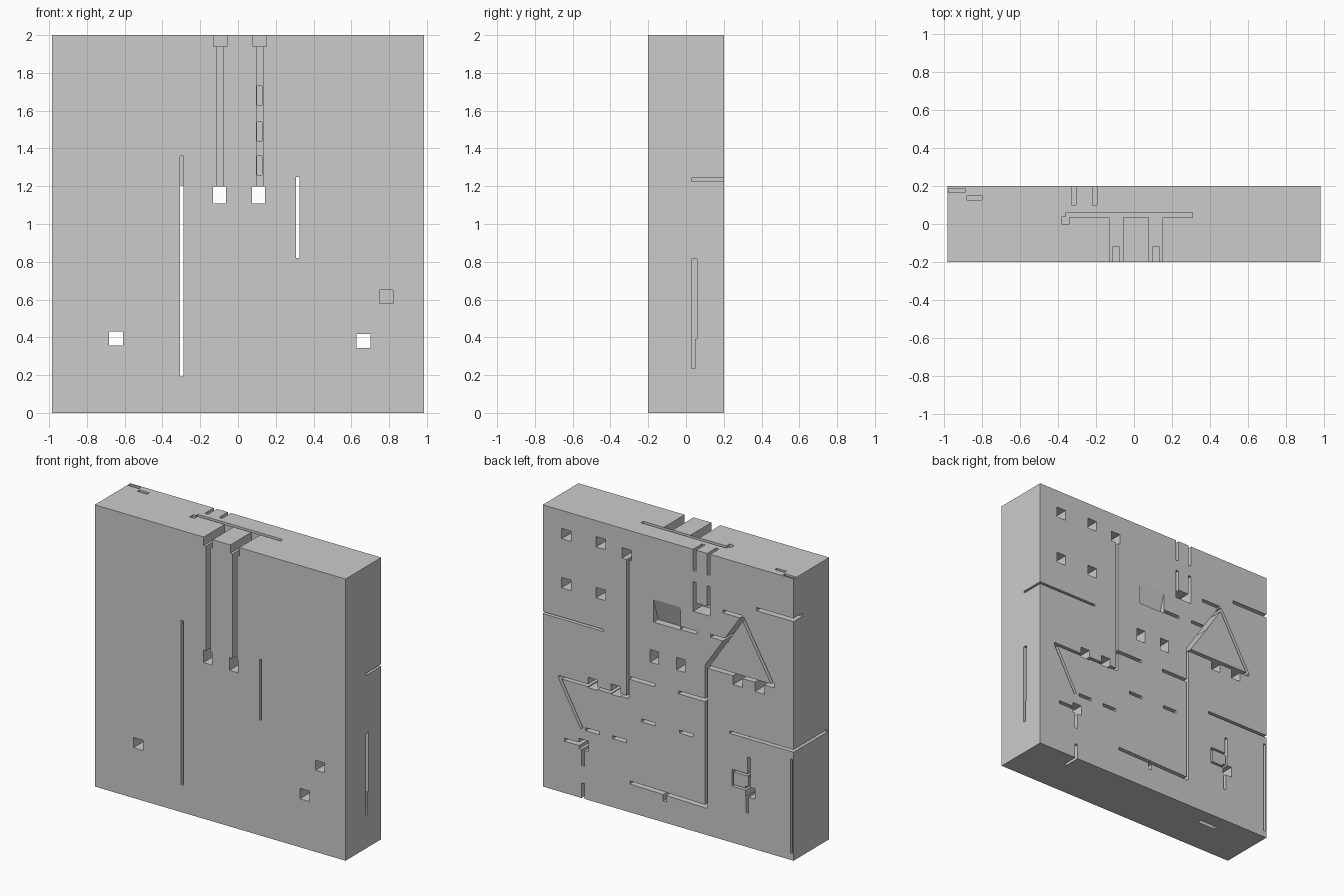
import bpy, bmesh, math
from mathutils import Matrix, Vector

HX, HY, H = 0.985, 0.2, 2.0
OUT = 0.05  # cutter overshoot past a surface


def add_box(bm, x0, x1, y0, y1, z0, z1, tilt=0.0):
    mid = Vector(((x0 + x1) / 2, (y0 + y1) / 2, (z0 + z1) / 2))
    m = (Matrix.Translation(mid) @ Matrix.Rotation(tilt, 4, 'Y')
         @ Matrix.Diagonal((x1 - x0, y1 - y0, z1 - z0, 1)))
    bmesh.ops.create_cube(bm, size=1, matrix=m)


def to_object(bm, name):
    mesh = bpy.data.meshes.new(name)
    bm.to_mesh(mesh)
    bm.free()
    ob = bpy.data.objects.new(name, mesh)
    bpy.context.collection.objects.link(ob)
    return ob


# Solid slab
bm = bmesh.new()
add_box(bm, -HX, HX, -HY, HY, 0, H)
slab = to_object(bm, "slotted_slab")

cut = bmesh.new()


def back(x0, x1, z0, z1, depth):
    add_box(cut, x0, x1, HY - depth, HY + OUT, z0, z1)


def front(x0, x1, z0, z1, depth):
    add_box(cut, x0, x1, -HY - OUT, -HY + depth, z0, z1)


def square(x, z, s=0.074, depth=0.15):
    back(x - s / 2, x + s / 2, z - s / 2, z + s / 2, depth)


def dash(x, z, w, depth=0.12, h=0.022):
    back(x - w / 2, x + w / 2, z - h / 2, z + h / 2, depth)


def diagonal(p, q, w=0.022, depth=0.15):
    dx, dz = q[0] - p[0], q[1] - p[1]
    n = math.hypot(dx, dz)
    cx, cz = (p[0] + q[0]) / 2, (p[1] + q[1]) / 2
    add_box(cut, cx - n / 2, cx + n / 2, HY - depth, HY + OUT,
            cz - w / 2, cz + w / 2, -math.atan2(dz, dx))


# Pair of front channels with top notches and through holes
for x, hole in ((-0.094, -0.098), (0.115, 0.108)):
    front(x - 0.018, x + 0.018, 1.15, 1.96, 0.08)
    front(x - 0.035, x + 0.035, 1.94, H + OUT, 0.235)
    front(hole - 0.034, hole + 0.034, 1.108, 1.198, 0.5)
for z in (1.31, 1.49, 1.68):
    front(0.1, 0.128, z - 0.05, z + 0.05, 0.13)

# Long vertical slits, deep at front and back
front(-0.307, -0.289, 0.193, 1.36, 0.2)
back(-0.307, -0.289, 0.193, 1.205, 0.21)
front(0.308, 0.326, 0.82, 1.25, 0.2)
back(0.308, 0.326, 0.81, 1.81, 0.21)

# Square holes through the slab and the blind front hole
square(-0.645, 0.393, depth=0.5)
square(0.664, 0.381, depth=0.5)
front(0.75, 0.82, 0.58, 0.65, 0.22)

# Blind square pockets on the back
for x, z in ((0.80, 1.835), (0.53, 1.85), (0.326, 1.825), (0.80, 1.487),
             (0.53, 1.488), (0.593, 0.834), (0.412, 0.836),
             (-0.546, 1.16), (-0.718, 1.157)):
    square(x, z)

# Short dashes on the back
for x, z, w in ((0.208, 0.954, 0.21), (-0.185, 0.954, 0.21),
                (0.153, 0.677, 0.11), (-0.145, 0.677, 0.11),
                (0.593, 0.497, 0.11), (0.381, 0.497, 0.11),
                (0.726, 0.378, 0.18), (-0.161, 1.415, 0.13),
                (-0.404, 1.423, 0.14), (-0.506, 1.622, 0.15)):
    dash(x, z, w)

# Long horizontal slits, some running out through the sides
back(0.506, HX + OUT, 1.228, 1.243, 0.17)
back(0.31, 0.862, 0.804, 0.822, 0.15)
back(-HX - OUT, -0.695, 1.697, 1.72, 0.1)
back(-HX - OUT, -0.483, 0.77, 0.788, 0.38)
diagonal((0.3, 0.212), (-0.3, 0.2), 0.022, 0.1)
back(0.015, 0.04, 0.15, 0.22, 0.08)

# Triangle and hook
diagonal((-0.302, 1.195), (-0.585, 1.618), 0.028)
diagonal((-0.585, 1.618), (-0.828, 1.195), 0.022)
diagonal((-0.295, 1.197), (-0.835, 1.197), 0.022)
diagonal((0.852, 0.81), (0.679, 0.495))

# Vertical back slits
back(0.658, 0.68, 0.23, 0.36, 0.12)
back(0.658, 0.68, -OUT, 0.107, 0.12)
back(-0.978, -0.962, 0.048, 0.717, 0.1)
back(-0.647, -0.625, 0.5, 0.64, 0.1)
back(-0.632, -0.61, 0.24, 0.37, 0.1)

# Thin square frame groove
for x in (-0.637, -0.508):
    back(x - 0.007, x + 0.007, 0.4, 0.52, 0.08)
for z in (0.407, 0.513):
    back(-0.644, -0.501, z - 0.007, z + 0.007, 0.08)

# Paired slots at the top of the back, with their pocket
for x in (-0.318, -0.208):
    back(x - 0.012, x + 0.012, 1.848, H + OUT, 0.1)
    back(x - 0.012, x + 0.012, 1.6, 1.77, 0.1)
back(-0.33, -0.196, 1.56, 1.625, 0.1)

# Ramped pocket, deepest at its lower edge
pts = ((0.2, 1.561), (0.15, 1.4), (0.25, 1.4), (0.25, 1.561))
ends = [[cut.verts.new((x, y, z)) for y, z in pts] for x in (-0.095, 0.114)]
ramp = [cut.faces.new(ends[0]), cut.faces.new(ends[1][::-1])]
for i in range(4):
    j = (i + 1) % 4
    ramp.append(cut.faces.new((ends[0][j], ends[0][i], ends[1][i], ends[1][j])))

# Slots in the top, right side and underside
for x0, x1, y0, y1, d in ((-0.36, 0.31, 0.035, 0.062, 0.06),
                          (-0.38, -0.342, 0.0, 0.04, 0.06),
                          (-0.98, -0.892, 0.165, 0.188, 0.03),
                          (-0.88, -0.803, 0.127, 0.15, 0.03)):
    add_box(cut, x0, x1, y0, y1, H - d, H + OUT)
add_box(cut, HX - 0.08, HX + OUT, 0.029, 0.058, 0.39, 0.815)
add_box(cut, HX - 0.08, HX + OUT, 0.029, 0.048, 0.235, 0.42)
add_box(cut, -0.64, -0.5, 0.065, 0.095, -OUT, 0.08)

bmesh.ops.recalc_face_normals(cut, faces=cut.faces[:])
cutter = to_object(cut, "slot_cutter")
cutter.hide_render = True

# Carve everything, then drop the cutter
mod = slab.modifiers.new("carve", 'BOOLEAN')
mod.operation = 'DIFFERENCE'
mod.solver = 'EXACT'
mod.use_self = True
mod.object = cutter
bpy.context.view_layer.objects.active = slab
bpy.ops.object.modifier_apply(modifier=mod.name)
bpy.data.objects.remove(cutter)
